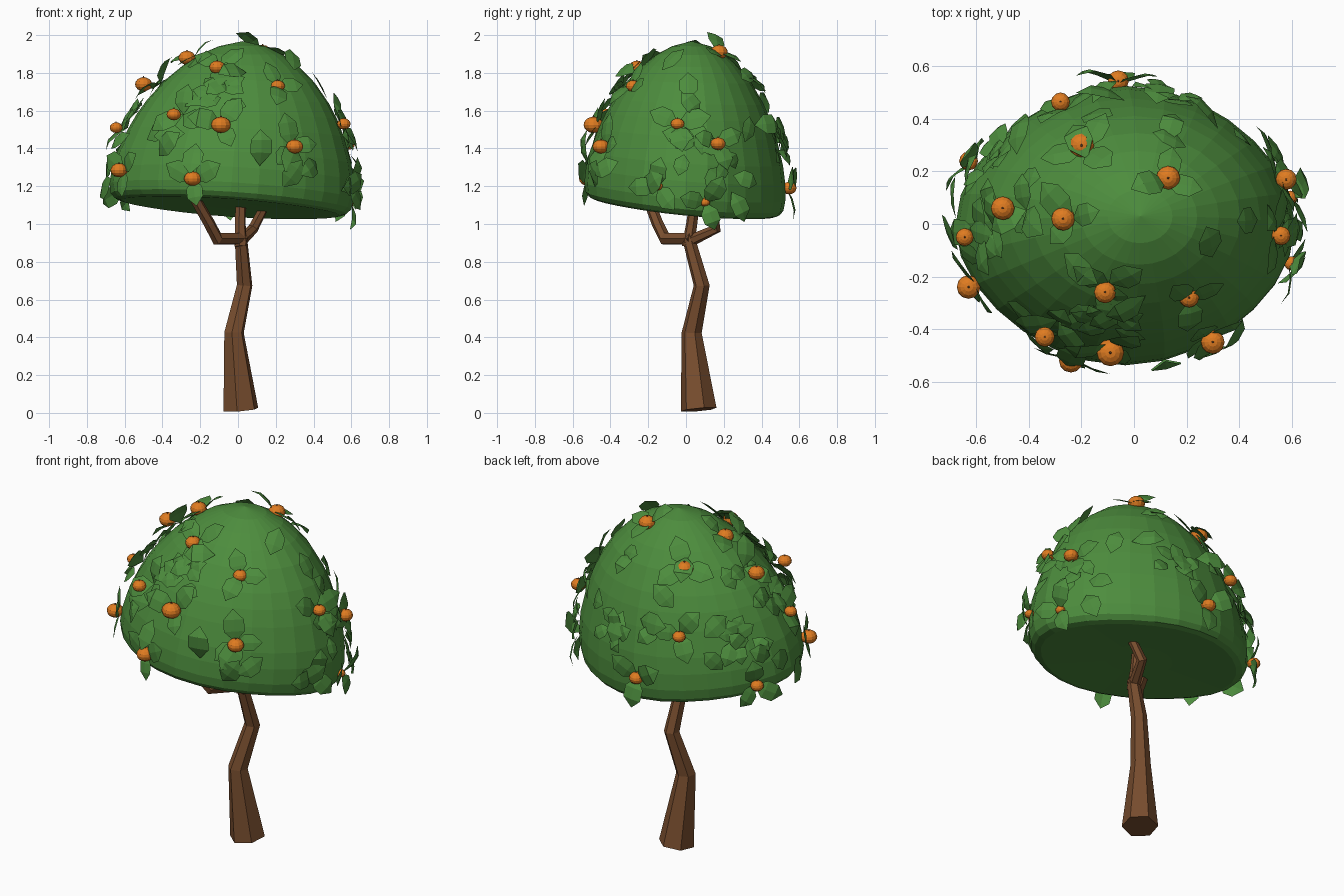
import bpy, bmesh, math, random
from mathutils import Vector, Matrix

if "Cube" in bpy.data.objects:
    bpy.data.objects.remove(bpy.data.objects["Cube"])

random.seed(11)


def material(name, rgb):
    m = bpy.data.materials.new(name)
    m.diffuse_color = (*rgb, 1)
    m.use_nodes = True
    m.node_tree.nodes["Principled BSDF"].inputs["Base Color"].default_value = m.diffuse_color
    return m


GREEN = material("leaf green", (0.074, 0.265, 0.047))
BROWN = material("bark brown", (0.19, 0.076, 0.028))
ORANGE = material("fruit orange", (0.74, 0.2, 0.015))


def make(name, bm, mat, recalc=True):
    if recalc:
        bmesh.ops.recalc_face_normals(bm, faces=bm.faces)
    me = bpy.data.meshes.new(name)
    bm.to_mesh(me)
    bm.free()
    me.materials.append(mat)
    ob = bpy.data.objects.new(name, me)
    bpy.context.collection.objects.link(ob)
    return ob


# Canopy surface: a lopsided dome above a tilted base plane
TOP = 1.968
PROFILE = [(0, .89), (.012, .945), (.04, .98), (.1, .995), (.2, .985), (.3, .955), (.45, .88),
           (.55, .815), (.64, .74), (.76, .61), (.85, .475), (.92, .34), (.97, .19), (1, 0)]


def base_z(x, y):
    return 1.082 - .07 * x - .1 * y


def radius(t):
    t = min(max(t, 0), 1)
    for (t0, r0), (t1, r1) in zip(PROFILE, PROFILE[1:]):
        if t <= t1:
            return r0 + (r1 - r0) * (t - t0) / (t1 - t0)
    return 0


def dome(a, t):
    # slightly pinched on the diagonals near the bottom
    r = radius(t) * (1 - .04 * (1 - t) * math.sin(2 * a) ** 2)
    x = -.04 + .065 * t + .65 * r * math.cos(a)
    y = -.01 + .04 * t + .535 * r * math.sin(a)
    b = base_z(x, y)
    return Vector((x, y, b + t * (TOP - b)))


def dome_normal(a, t):
    t = min(max(t, .05), .95)
    n = (dome(a + .02, t) - dome(a - .02, t)).cross(dome(a, t + .03) - dome(a, t - .03))
    return n.normalized()


def ring_skin(bm, rings):
    for r0, r1 in zip(rings, rings[1:]):
        n = len(r0)
        for i in range(n):
            bm.faces.new((r0[i], r0[(i + 1) % n], r1[(i + 1) % n], r1[i]))


# Canopy
SEG = 28
bm = bmesh.new()
rings = []
for scale in (.35, .75):  # underside, slightly hollow
    ring = []
    for i in range(SEG):
        p = dome(math.tau * i / SEG, 0)
        x, y = -.04 + (p.x + .04) * scale, -.01 + (p.y + .01) * scale
        ring.append(bm.verts.new((x, y, base_z(x, y) + .015 * (1 - scale))))
    rings.append(ring)
for t, _ in PROFILE[:-1]:
    rings.append([bm.verts.new(dome(math.tau * i / SEG, t)) for i in range(SEG)])
ring_skin(bm, rings)
bm.faces.new(rings[0])
tip = bm.verts.new(dome(0, 1))
for i in range(SEG):
    bm.faces.new((rings[-1][i], rings[-1][(i + 1) % SEG], tip))
make("canopy", bm, GREEN)


# Trunk and branches: six-sided tubes through (x, y, z, radius) points
def tube(name, pts, sides=6):
    bm = bmesh.new()
    rings = []
    for k, p in enumerate(pts):
        a, b = pts[max(k - 1, 0)], pts[min(k + 1, len(pts) - 1)]
        d = (Vector(b[:3]) - Vector(a[:3])).normalized()
        rot = Vector((0, 0, 1)).rotation_difference(d).to_matrix()
        ring = []
        for i in range(sides):
            w = math.tau * (i + .3) / sides
            ring.append(bm.verts.new(Vector(p[:3]) + rot @ Vector((math.cos(w), math.sin(w), 0)) * p[3]))
        rings.append(ring)
    ring_skin(bm, rings)
    bm.faces.new(rings[0])
    bm.faces.new(rings[-1])
    make(name, bm, BROWN)


tube("trunk", [(.015, .067, .017, .097), (-.021, .03, .425, .054), (.035, .083, .675, .043), (.015, .012, .93, .034)])
tube("front_branch", [(.03, .03, .922, .033), (-.11, -.11, .922, .036), (-.15, -.15, 1.0, .031),
                      (-.225, -.2, 1.13, .029)])
tube("middle_branch", [(.015, .01, .88, .034), (.012, .03, 1.0, .03), (.015, .05, 1.14, .028)])
tube("back_branch", [(.015, .02, .91, .032), (.08, .16, .975, .028), (.15, .14, 1.11, .024)])

# Fruit positions and radii
FRUIT = [(-.11, -.26, 1.83, .042), (.21, -.28, 1.73, .038), (-.09, -.49, 1.525, .052), (-.34, -.43, 1.58, .038),
         (-.24, -.52, 1.24, .046), (.3, -.45, 1.41, .045), (-.63, -.24, 1.285, .045), (.56, -.045, 1.53, .036),
         (.13, .175, 1.91, .046), (-.27, .02, 1.88, .045), (-.5, .06, 1.74, .045), (-.645, -.05, 1.51, .034),
         (.58, .17, 1.425, .04), (.6, -.15, 1.2, .027), (.595, .1, 1.115, .027), (-.2, .3, 1.775, .048),
         (-.28, .465, 1.46, .036), (-.63, .24, 1.18, .036), (-.06, .545, 1.19, .04)]
fruit, stems = bmesh.new(), bmesh.new()
for x, y, z, r in FRUIT:
    bmesh.ops.create_uvsphere(fruit, u_segments=12, v_segments=8, radius=r,
                              matrix=Matrix.Translation((x, y, z)) @ Matrix.Diagonal((1, 1, .82, 1)))
    bmesh.ops.create_cone(stems, cap_ends=True, segments=5, radius1=r * .11, radius2=r * .07, depth=r * .16,
                          matrix=Matrix.Translation((x, y, z + r * .86)))
make("fruit", fruit, ORANGE)
make("fruit_stems", stems, BROWN)

# Leaves: broad, folded, pointed blades rooted on the canopy surface
leaves = bmesh.new()


def leaf(a, t, heading, length, lift):
    n = dome_normal(a, t)
    side = Vector((-math.sin(a), math.cos(a), 0))
    side = (side - n * side.dot(n)).normalized()
    d = side * math.cos(heading) + n.cross(side) * math.sin(heading)
    w = n.cross(d)
    root = dome(a, t) + n * .006

    def at(s, wide):
        h = math.sin(s * 2.4) * lift * .6 - abs(wide) * .12
        return leaves.verts.new(root + (d * s + w * wide + n * h) * length)

    rows = [[at(s, k * wd) for k in (-1, 0, 1)] for s, wd in ((.33, .31), (.68, .3))]
    start, end = at(0, 0), at(1, 0)
    for k in (0, 1):
        leaves.faces.new((start, rows[0][k + 1], rows[0][k]))
        leaves.faces.new((rows[0][k], rows[0][k + 1], rows[1][k + 1], rows[1][k]))
        leaves.faces.new((rows[1][k], rows[1][k + 1], end))


def locate(x, y, z):
    b = base_z(x, y)
    t = min(max((z - b) / (TOP - b), .03), .96)
    return math.atan2((y + .01 - .04 * t) / .535, (x + .04 - .065 * t) / .65), t


def cluster(x, y, z, count, length, spread=0):
    a, t = locate(x, y, z)
    turn = random.uniform(0, math.tau)
    for i in range(count):
        leaf(a + random.uniform(-spread, spread), min(max(t + random.uniform(-spread, spread) * .6, .03), .97),
             turn + math.tau * i / count + random.uniform(-.3, .3),
             length * random.uniform(.85, 1.15), random.uniform(.15, .6))


for x, y, z, r in FRUIT:
    cluster(x, y, z, 3, .16)
# Dense tufts, then single scattered leaves
for x, y, z, count in ((-.12, -.36, 1.69, 11), (-.56, .25, 1.42, 10), (.6, .05, 1.42, 6),
                       (-.55, 0, 1.65, 6), (.15, .5, 1.4, 5), (.55, .25, 1.25, 3)):
    cluster(x, y, z, count, .125, .13)
for i in range(34):
    leaf(i * 2.4, random.uniform(.06, .88), random.uniform(0, math.tau), random.uniform(.14, .19),
         random.uniform(.15, .6))
make("leaves", leaves, GREEN, recalc=False)
